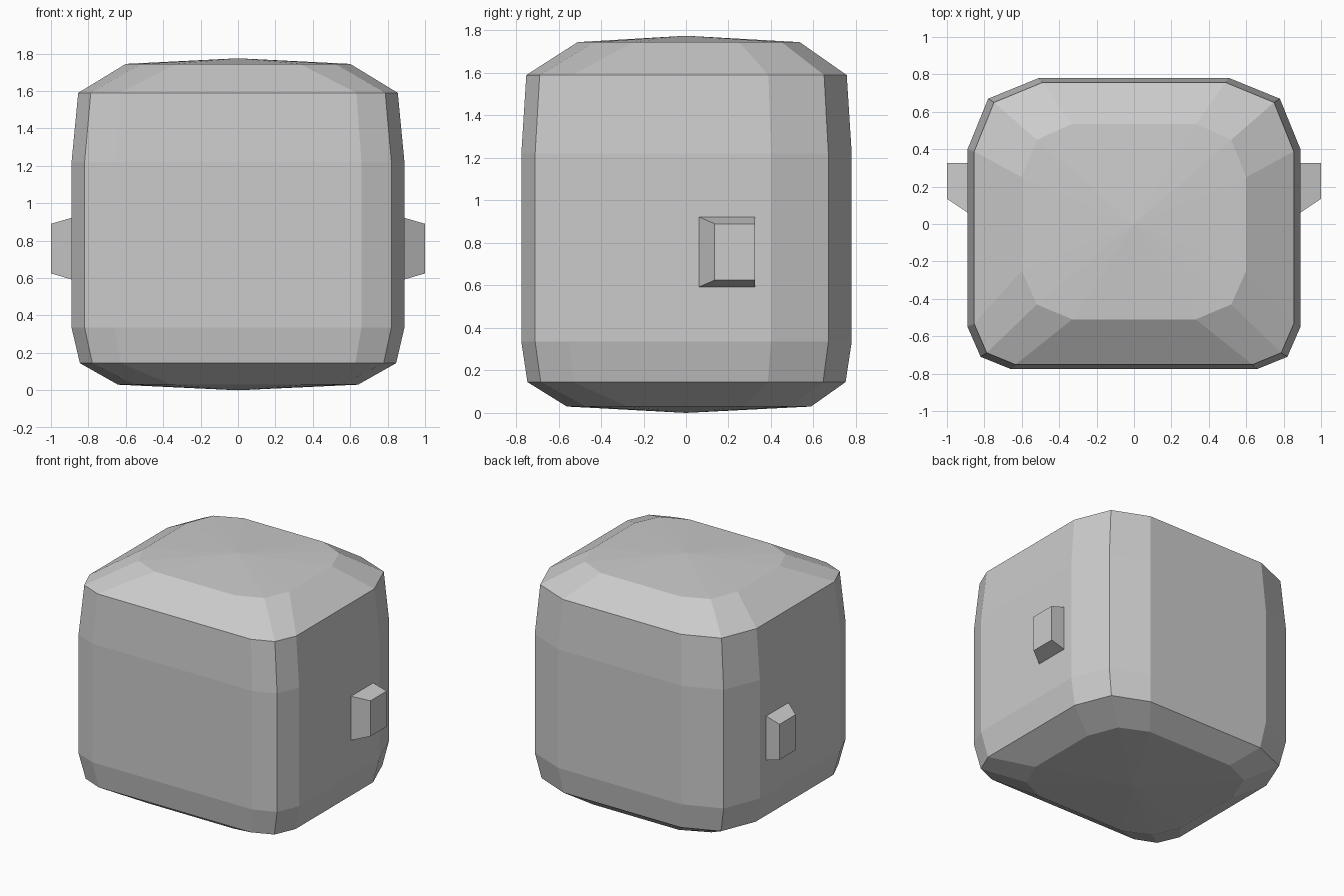
import bpy
import bmesh

default_cube = bpy.data.objects.get("Cube")
if default_cube:
    bpy.data.objects.remove(default_cube, do_unlink=True)

# Single plain grey
grey = bpy.data.materials.new("plain grey")
grey.use_nodes = True
colour = (0.6, 0.6, 0.6, 1)
grey.diffuse_color = colour
grey.node_tree.nodes["Principled BSDF"].inputs["Base Color"].default_value = colour


def finish(name, bm):
    """Turn a bmesh into a flat shaded object."""
    bmesh.ops.recalc_face_normals(bm, faces=bm.faces)
    mesh = bpy.data.meshes.new(name)
    bm.to_mesh(mesh)
    bm.free()
    mesh.materials.append(grey)
    obj = bpy.data.objects.new(name, mesh)
    bpy.context.scene.collection.objects.link(obj)
    return obj


def bridge(bm, lower, upper):
    """Join two rings of equal length with quads."""
    count = len(lower)
    for i in range(count):
        j = (i + 1) % count
        bm.faces.new((lower[i], lower[j], upper[j], upper[i]))


def fan(bm, ring, apex):
    """Close a ring with triangles meeting at a point."""
    tip = bm.verts.new(apex)
    for i in range(len(ring)):
        bm.faces.new((ring[i], ring[(i + 1) % len(ring)], tip))


def mirrored(half):
    """Complete a half outline, listed front to back, across the x axis."""
    return half + [(-x, y) for x, y in reversed(half)]


# Head: rounded box lofted from a wall outline and a cap outline
wall = mirrored([(0.66, -0.775), (0.82, -0.71), (0.89, -0.55),
                 (0.89, 0.4), (0.78, 0.67), (0.51, 0.78)])
cap = mirrored([(0.33, -0.51), (0.52, -0.43), (0.6, -0.25),
                (0.6, 0.25), (0.52, 0.45), (0.33, 0.535)])
levels = [  # outline, height, width scale, depth scale
    (cap, 0.03, 1.07, 1.1),
    (wall, 0.145, 0.95, 0.963),
    (wall, 0.335, 1, 1),
    (wall, 1.22, 1, 1),
    (wall, 1.59, 0.96, 0.97),
    (cap, 1.745, 1, 1),
]

bm = bmesh.new()
rings = [[bm.verts.new((x * sx, y * sy, z)) for x, y in outline]
         for outline, z, sx, sy in levels]
for lower, upper in zip(rings, rings[1:]):
    bridge(bm, lower, upper)
fan(bm, rings[0], (0, 0, 0))
fan(bm, rings[-1], (0, 0, 1.775))
finish("head", bm)

# Ears: tapered blocks on both sides, with a straight back face
for name, side in (("left_ear", 1), ("right_ear", -1)):
    bm = bmesh.new()
    sections = []
    for x, front, low, high in ((0.88, 0.055, 0.59, 0.925),
                                (1, 0.135, 0.625, 0.89)):
        corners = ((front, low), (0.325, low), (0.325, high), (front, high))
        sections.append([bm.verts.new((side * x, y, z)) for y, z in corners])
    bridge(bm, *sections)
    for section in sections:
        bm.faces.new(section)
    finish(name, bm)
